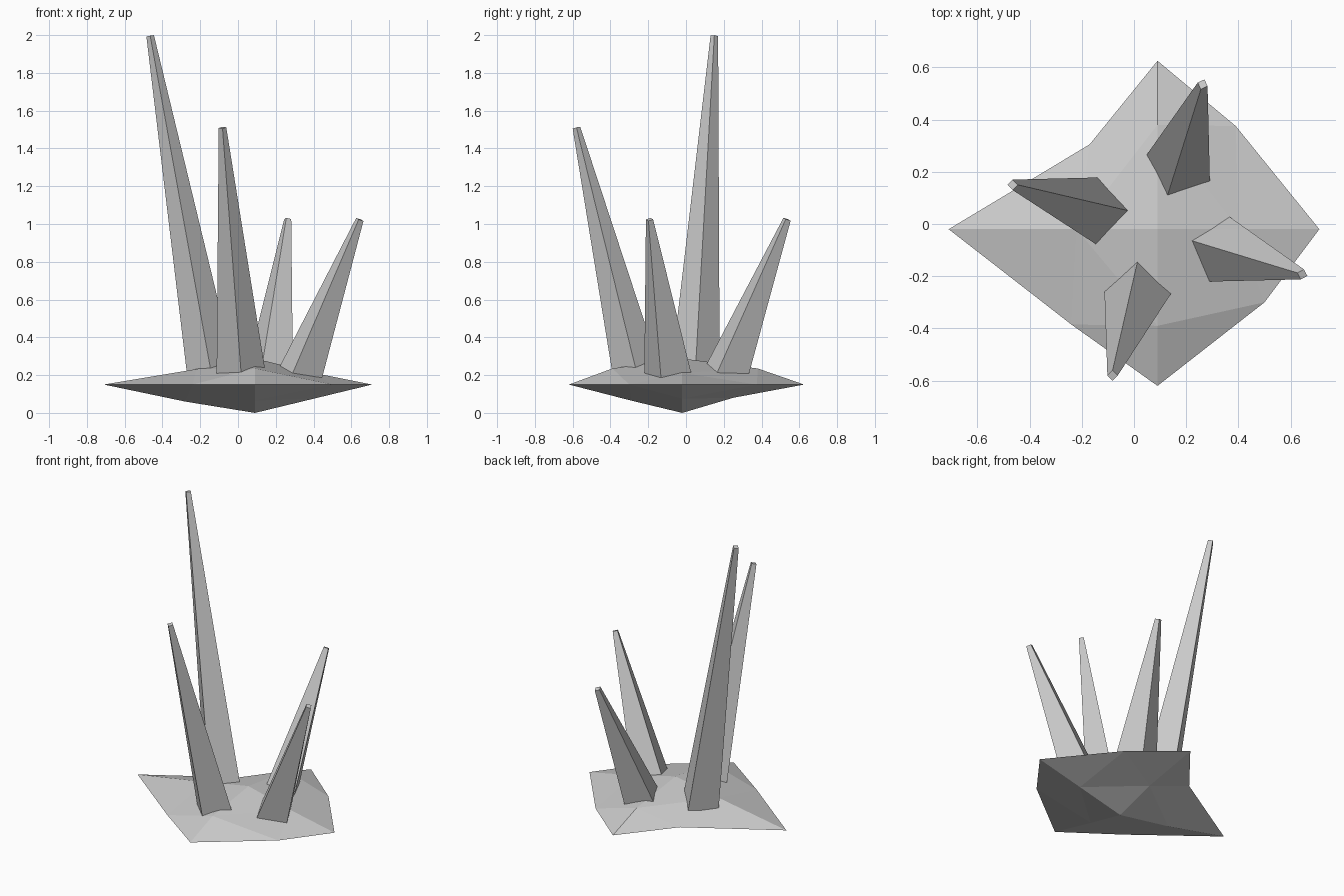
import bpy
import bmesh
from math import cos, sin, radians
from mathutils import Vector

if "Cube" in bpy.data.objects:
    bpy.data.objects.remove(bpy.data.objects["Cube"])


def make_object(name, bm):
    bmesh.ops.recalc_face_normals(bm, faces=bm.faces)
    mesh = bpy.data.meshes.new(name)
    bm.to_mesh(mesh)
    bm.free()
    obj = bpy.data.objects.new(name, mesh)
    bpy.context.collection.objects.link(obj)
    return obj


def rock_base():
    """Flattened octahedron, each face split into four, with uneven edge points."""
    bm = bmesh.new()
    cx, cy = 0.09, -0.02
    # rim at z = 0.15: corner and in-between point alternate, counter-clockwise
    rim_xy = [(0.71, -0.02), (0.39, 0.375), (0.09, 0.625), (-0.17, 0.305),
              (-0.71, -0.02), (-0.24, -0.385), (0.09, -0.62), (0.50, -0.30)]
    rim = [bm.verts.new((x, y, 0.15)) for x, y in rim_xy]
    # ridge points between each pole and the right, back, left, front corners
    upper = [(0.40, cy, 0.212), (cx, 0.38, 0.235), (-0.22, cy, 0.232), (cx, -0.39, 0.235)]
    lower = [(0.40, cy, 0.075), (cx, 0.25, 0.08), (-0.28, cy, 0.06), (cx, -0.29, 0.065)]
    for pole_z, ridge in ((0.288, upper), (0.0, lower)):
        pole = bm.verts.new((cx, cy, pole_z))
        mid = [bm.verts.new(p) for p in ridge]
        for i in range(4):
            a, ab, b = rim[2 * i], rim[2 * i + 1], rim[(2 * i + 2) % 8]
            pa, pb = mid[i], mid[(i + 1) % 4]
            for tri in ((pole, pa, pb), (pa, a, ab), (pb, ab, b), (pa, ab, pb)):
                bm.faces.new(tri)
    return make_object("rock_base", bm)


def crystal_spike(name, foot, tip, turn):
    """Leaning four-sided spike whose foot is sunk into the rock."""
    foot, tip = Vector(foot), Vector(tip)
    axis = tip - foot
    r_foot, r_tip = 0.128, 0.02
    t = (0.15 - foot.z) / axis.z
    r_sunk = r_foot + (r_tip - r_foot) * t
    bm = bmesh.new()
    rings = []
    for centre, r, slanted in ((foot + axis * t, r_sunk, False), (tip, r_tip, True)):
        ring = []
        for k in range(4):
            a = radians(turn + 90 * k)
            off = Vector((r * cos(a), r * sin(a), 0))
            if slanted:  # tip is cut square to the lean
                off.z = -(off.x * axis.x + off.y * axis.y) / axis.z
            ring.append(bm.verts.new(centre + off))
        rings.append(ring)
    low, top = rings
    bm.faces.new(low[::-1])
    bm.faces.new(top)
    for k in range(4):
        n = (k + 1) % 4
        bm.faces.new((low[k], low[n], top[n], top[k]))
    return make_object(name, bm)


rock_base()

# name, foot centre, tip centre, turn about z
for spike in (
    ("spike_left_tall", (-0.145, 0.05, 0.23), (-0.465, 0.15, 1.996), 0),
    ("spike_front", (0.015, -0.265, 0.23), (-0.082, -0.58, 1.51), 0),
    ("spike_back", (0.17, 0.223, 0.245), (0.263, 0.535, 1.025), -20),
    ("spike_right", (0.333, -0.098, 0.225), (0.645, -0.193, 1.024), -17),
):
    crystal_spike(*spike)
